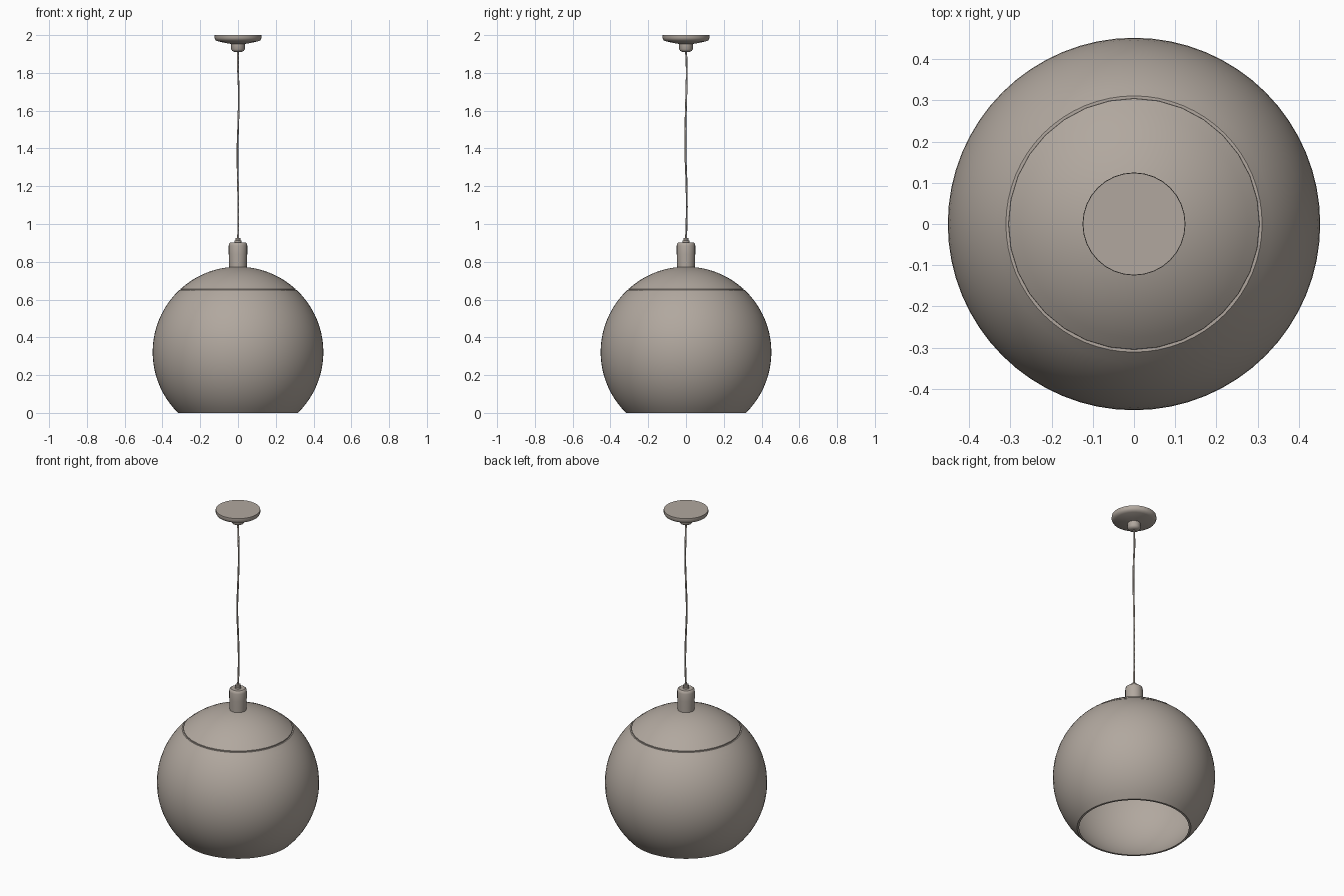
import bpy, bmesh, math
from mathutils import Vector

if "Cube" in bpy.data.objects:
    bpy.data.objects.remove(bpy.data.objects["Cube"])

mat = bpy.data.materials.new("warm_grey")
mat.diffuse_color = (0.44, 0.39, 0.345, 1)
mat.use_nodes = True
mat.node_tree.nodes["Principled BSDF"].inputs["Base Color"].default_value = mat.diffuse_color


def finish(obj, angle=40):
    obj.data.materials.append(mat)
    bpy.ops.object.select_all(action='DESELECT')
    obj.select_set(True)
    bpy.context.view_layer.objects.active = obj
    bpy.ops.object.shade_smooth_by_angle(angle=math.radians(angle))


def lathe(name, profile, segments, angle=40):
    """Spin an (r, z) profile around the z axis."""
    bm = bmesh.new()
    verts = [bm.verts.new((r, 0, z)) for r, z in profile]
    edges = [bm.edges.new(p) for p in zip(verts, verts[1:])]
    bmesh.ops.spin(bm, geom=verts + edges, cent=(0, 0, 0), axis=(0, 0, 1),
                   angle=2 * math.pi, steps=segments, use_duplicate=False)
    bmesh.ops.remove_doubles(bm, verts=bm.verts, dist=1e-5)
    bmesh.ops.recalc_face_normals(bm, faces=bm.faces)
    me = bpy.data.meshes.new(name)
    bm.to_mesh(me)
    bm.free()
    obj = bpy.data.objects.new(name, me)
    bpy.context.collection.objects.link(obj)
    finish(obj, angle)
    return obj


def arc(radius, z0, z1, n, cz=0.322):
    """Points on the globe's circle between two heights."""
    a0, a1 = (math.asin(max(-1, min(1, (z - cz) / radius))) for z in (z0, z1))
    return [(radius * math.cos(a0 + (a1 - a0) * i / n),
             cz + radius * math.sin(a0 + (a1 - a0) * i / n)) for i in range(n + 1)]


# Globe shade: thin double wall, open at the bottom
outer = arc(0.452, 0.0, 0.65, 22)
inner = arc(0.444, 0.65, 0.0, 22)
lathe("globe_shade", outer + inner + [outer[0]], 64)

# Cap over the globe, rolled under at its rim
cap = [(0.296, 0.643), (0.305, 0.646)] + arc(0.452, 0.656, 0.774, 9)
cap[-1] = (0.0, 0.774)
under = arc(0.444, 0.764, 0.645, 8)
lathe("shade_cap", [(0.0, 0.766)] + under + cap, 32)

# Lamp holder sleeve
lathe("lamp_holder", [(0, 0.76), (0.046, 0.76), (0.047, 0.80), (0.049, 0.84),
                      (0.049, 0.885), (0.046, 0.897), (0.040, 0.902), (0, 0.902)], 24)

# Cable grip
lathe("cable_grip", [(0, 0.90), (0.018, 0.90), (0.018, 0.912), (0.014, 0.914),
                     (0.014, 0.925), (0, 0.925)], 12)

# Ceiling canopy with boss
lathe("ceiling_canopy", [(0, 2.0), (0.124, 2.0), (0.125, 1.985), (0.119, 1.973),
                         (0.106, 1.967), (0.06, 1.957), (0.036, 1.953),
                         (0.036, 1.925), (0.030, 1.916), (0.020, 1.911),
                         (0, 1.911)], 32)

# Slightly wavy hanging cable
path = [(0, 0, 0.915), (0.002, 0.004, 1.05), (0, 0.003, 1.2), (-0.003, -0.003, 1.38),
        (0.002, -0.002, 1.55), (0.004, 0.002, 1.7), (0, 0.004, 1.82), (0, 0, 1.92)]
cu = bpy.data.curves.new("hanging_cable", 'CURVE')
cu.dimensions = '3D'
cu.bevel_depth = 0.005
cu.bevel_resolution = 1
cu.resolution_u = 4
cu.use_fill_caps = True
sp = cu.splines.new('BEZIER')
sp.bezier_points.add(len(path) - 1)
for bp, co in zip(sp.bezier_points, path):
    bp.co = Vector(co)
    bp.handle_left_type = bp.handle_right_type = 'AUTO'
cable = bpy.data.objects.new("hanging_cable", cu)
bpy.context.collection.objects.link(cable)
bpy.ops.object.select_all(action='DESELECT')
cable.select_set(True)
bpy.context.view_layer.objects.active = cable
bpy.ops.object.convert(target='MESH')
finish(bpy.context.view_layer.objects.active, 60)
